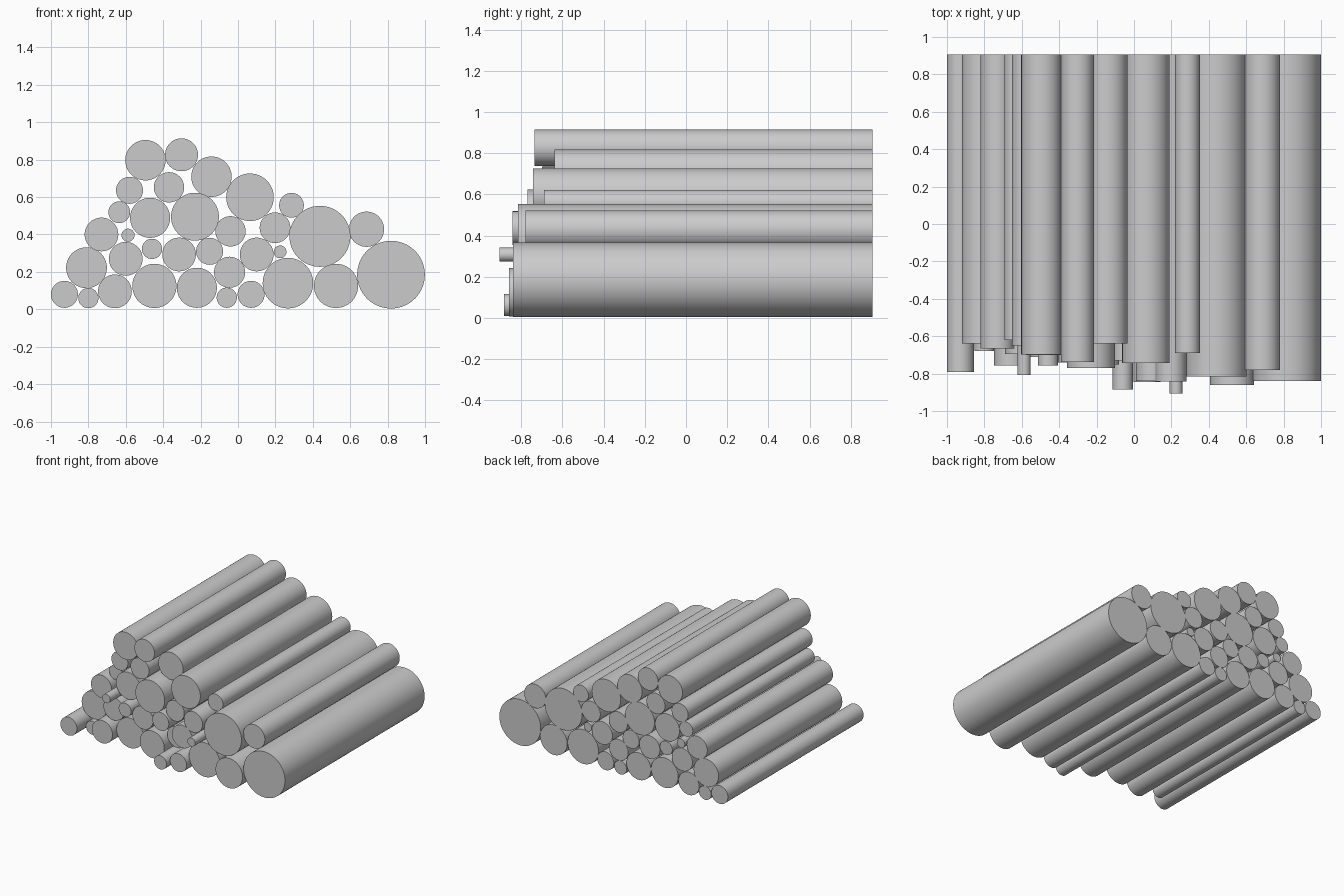
import bpy, math

# one plain grey for every log
grey = bpy.data.materials.new("grey")
grey.diffuse_color = (0.6, 0.6, 0.6, 1)

BACK = 0.905  # all logs end flush at the back

# each log: x, z, radius, y of its front end
logs = {
    "bottom_log": [
        (-.928, .08, .072, -.79), (-.80, .06, .054, -.68), (-.658, .096, .09, -.757),
        (-.447, .125, .118, -.71), (-.22, .115, .107, -.76), (-.06, .062, .054, -.885),
        (.07, .08, .072, -.845), (.267, .14, .135, -.80), (.524, .125, .118, -.86),
        (.818, .185, .181, -.84)],
    "middle_log": [
        (-.81, .222, .109, -.64), (-.60, .27, .09, -.695), (-.46, .323, .054, -.757),
        (-.315, .293, .09, -.74), (-.152, .31, .072, -.75), (-.045, .198, .083, -.70),
        (.10, .293, .09, -.84), (.225, .307, .034, -.905), (.438, .39, .163, -.815),
        (.687, .428, .094, -.78), (-.73, .40, .09, -.665), (-.588, .396, .035, -.807)],
    "top_log": [
        (-.47, .489, .107, -.70), (-.23, .495, .128, -.77), (-.04, .417, .081, -.73),
        (.198, .436, .082, -.843), (.286, .556, .066, -.69), (.064, .599, .127, -.743),
        (-.142, .709, .108, -.638), (-.369, .652, .081, -.70), (-.302, .826, .088, -.737),
        (-.495, .797, .108, -.698), (-.58, .636, .072, -.65), (-.635, .519, .058, -.62)],
}

# round log lying along y, smooth sides and flat ends
def add_log(name, x, z, r, front):
    bpy.ops.mesh.primitive_cylinder_add(
        vertices=64, radius=r, depth=BACK - front,
        location=(x, (BACK + front) / 2, z), rotation=(math.pi / 2, 0, 0))
    ob = bpy.context.object
    ob.name = name
    ob.data.materials.append(grey)
    bpy.ops.object.shade_smooth_by_angle(angle=math.radians(40))

for layer, items in logs.items():
    for i, item in enumerate(items, 1):
        add_log(f"{layer}_{i:02d}", *item)
